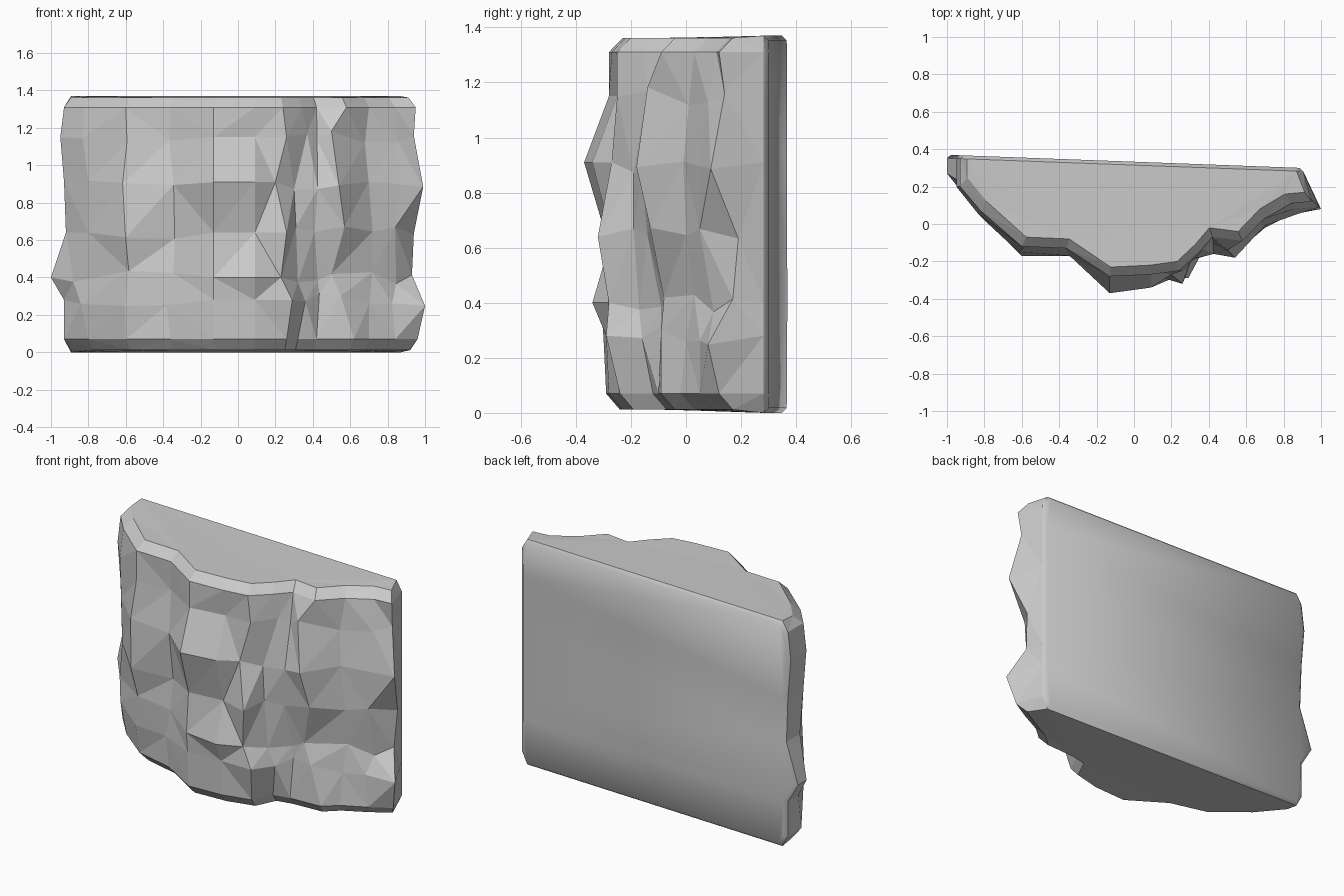
import bpy, bmesh, random
from math import pi

if "Cube" in bpy.data.objects:
    bpy.data.objects.remove(bpy.data.objects["Cube"])

random.seed(4)

# Height of each ledge row, and resting x of each vertical ridge on the rock face
ROWS = [.07, .28, .40, .64, .91, 1.15, 1.31]
RIDGES = [-.93, -.80, -.60, -.36, -.13, .09, .24, .31, .42, .55, .70, .84, .95]

# Ridges that wander sideways as they climb
WANDER = {
    0: [-.93, -.93, -1.0, -.92, -.93, -.95, -.93],
    1: [-.80, -.84, -.88, -.80, -.80, -.83, -.82],
    6: [.26, .29, .23, .26, .20, .26, .24],
    7: [.32, .36, .32, .31, .30, .37, .34],
    9: [.62, .55, .50, .57, .54, .50, .58],
    12: [.96, 1.0, .93, .94, .99, .94, .95],
}

# Depth (hundredths) of each ridge on each row, left to right
DEPTH = [
    [22, 7, -9, -15, -29, -28, -24, -12, -10, -9, -2, 5, 12],
    [25, 7, -12, -15, -30, -29, -29, -16, -9, -9, 0, 5, 8],
    [27, 12, -13, -16, -31, -34, -28, -17, -9, -8, 3, 10, 17],
    [22, 3, -17, -14, -29, -27, -32, -19, -14, -13, 0, 5, 19],
    [20, 2, -15, -17, -37, -34, -27, -19, -16, -18, -1, 5, 9],
    [20, 5, -13, -12, -28, -25, -25, -14, -10, -14, 1, 8, 14],
    [20, 7, -12, -13, -28, -27, -25, -16, -7, -9, 3, 11, 12],
]


def back_y(x):
    return .315 - .037 * x


def ring(r):
    """One horizontal outline: back left, the ridges, back right."""
    pts = []
    for c, x in enumerate(RIDGES):
        x = WANDER[c][r] if c in WANDER else x
        z = ROWS[r]
        if 0 < r < 6 and c not in (0, 4, 5, 6):
            z += random.uniform(-.04, .04)
            x += random.uniform(-.025, .025) if c not in WANDER else 0
        pts.append((x, DEPTH[r][c] / 100, z))
    xl = pts[0][0]
    return [(xl, back_y(xl), ROWS[r])] + pts + [(.905, back_y(.905), ROWS[r])]


def rim(src, z, lift):
    """Inset outline that forms the chamfer at the top or bottom."""
    out = []
    for i, (x, y, _) in enumerate(src):
        nx = x * .96
        back = i in (0, len(src) - 1)
        out.append((nx, back_y(nx) if back else y + .05, z + (0 if back else lift)))
    return out


rings = [ring(r) for r in range(len(ROWS))]
rings = [rim(rings[0], 0, .012)] + rings + [rim(rings[-1], 1.37, -.008)]

bm = bmesh.new()
loops = [[bm.verts.new(p) for p in pts] for pts in rings]

# Rugged front and sides
for a, b in zip(loops, loops[1:]):
    for i in range(len(a) - 1):
        bm.faces.new((a[i], a[i + 1], b[i + 1], b[i]))
bmesh.ops.triangulate(bm, faces=bm.faces[:], quad_method='SHORT_EDGE')

# Top and bottom caps, then the flat back
bm.faces.new(loops[-1])
bm.faces.new(loops[0][::-1])
back = bm.faces.new([l[0] for l in loops] + [l[-1] for l in reversed(loops)])
bmesh.ops.recalc_face_normals(bm, faces=bm.faces[:])

# Softly rounded edge around the smooth back
edge = bmesh.ops.inset_region(bm, faces=[back], thickness=.02, depth=.018)
for f in edge['faces'] + [back]:
    f.smooth = True
bmesh.ops.triangulate(bm, faces=[f for f in bm.faces if len(f.verts) > 4],
                      ngon_method='BEAUTY')

mesh = bpy.data.meshes.new("rock_wall")
bm.to_mesh(mesh)
bm.free()
rock = bpy.data.objects.new("rock_wall", mesh)
bpy.context.collection.objects.link(rock)
